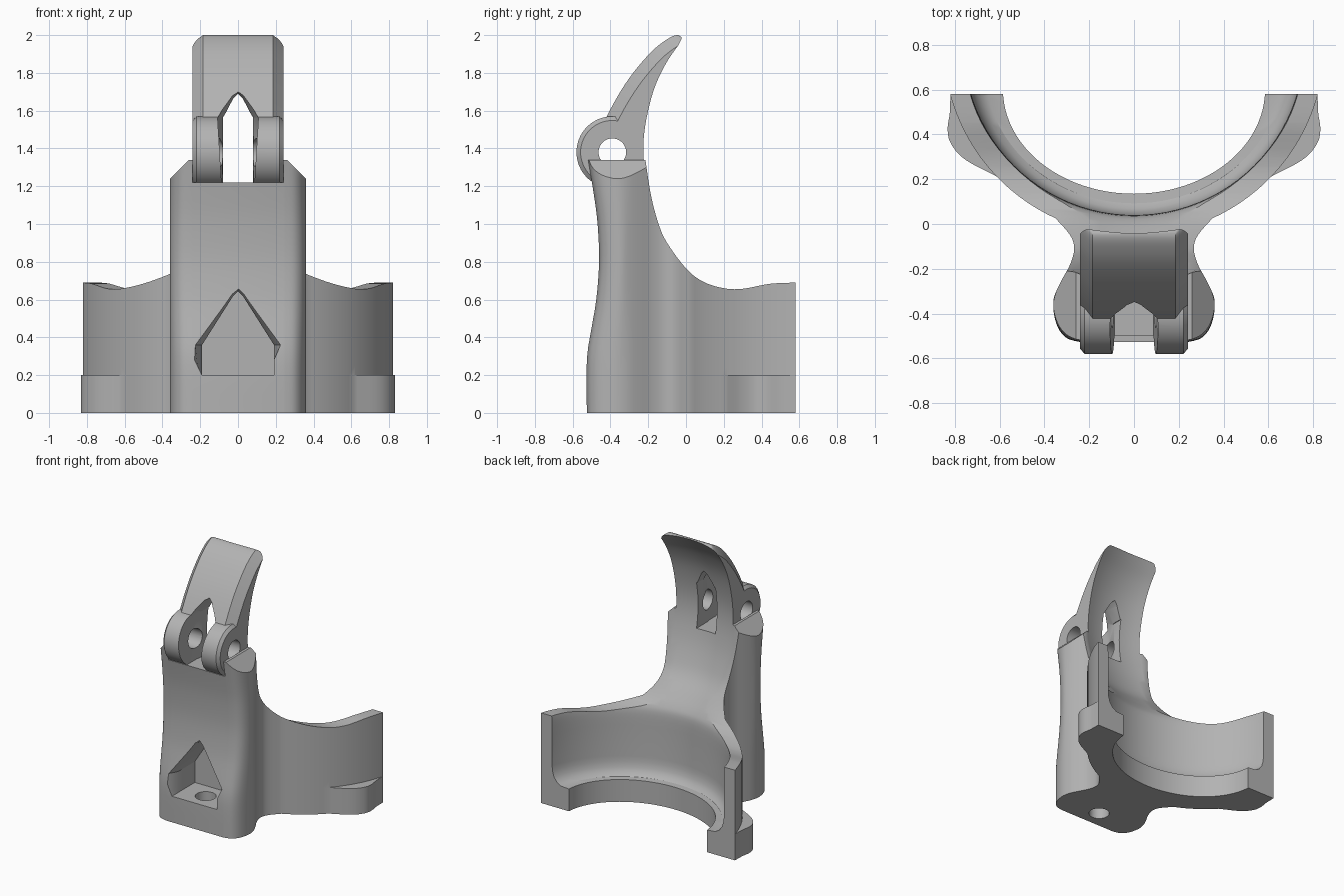
import bpy, bmesh, math
from mathutils import Vector

if "Cube" in bpy.data.objects:
    bpy.data.objects.remove(bpy.data.objects["Cube"])

grey = bpy.data.materials.new("plain_grey")
grey.use_nodes = True
GREY = (0.45, 0.45, 0.45, 1)
grey.diffuse_color = GREY
grey.node_tree.nodes["Principled BSDF"].inputs["Base Color"].default_value = GREY


def smooth_path(pts, steps=4):
    """Catmull-Rom curve through 2D points."""
    p = [Vector(q) for q in [pts[0]] + pts + [pts[-1]]]
    out = []
    for a, b, c, d in zip(p, p[1:], p[2:], p[3:]):
        for i in range(steps):
            t = i / steps
            out.append(0.5 * (2 * b + (c - a) * t + (2 * a - 5 * b + 4 * c - d) * t * t
                              + (3 * b - a - 3 * c + d) * t ** 3))
    return out + [p[-1]]


def value_at(path, z):
    """Height lookup on a path of (z, value) points."""
    for a, b in zip(path, path[1:]):
        if z <= b[0]:
            t = max(0, (z - a[0]) / (b[0] - a[0]))
            return a[1] + (b[1] - a[1]) * t
    return path[-1][1]


def loft(name, rings):
    """Closed solid through rings of equal point count."""
    bm = bmesh.new()
    loops = [[bm.verts.new(v) for v in r] for r in rings]
    n = len(loops[0])
    for a, b in zip(loops, loops[1:]):
        for i in range(n):
            j = (i + 1) % n
            bm.faces.new((a[i], a[j], b[j], b[i]))
    bm.faces.new(loops[0])
    bm.faces.new(loops[-1])
    bmesh.ops.recalc_face_normals(bm, faces=bm.faces)
    mesh = bpy.data.meshes.new(name)
    bm.to_mesh(mesh)
    bm.free()
    mesh.materials.append(grey)
    ob = bpy.data.objects.new(name, mesh)
    bpy.context.collection.objects.link(ob)
    return ob


def along_x(name, yz, xs):
    return loft(name, [[(x, y, z) for y, z in yz] for x in xs])


def along_z(name, xy, zs):
    return loft(name, [[(x, y, z) for x, y in xy] for z in zs])


def circle(cx, cy, r, n=48):
    return [(cx + r * math.cos(i * math.tau / n), cy + r * math.sin(i * math.tau / n))
            for i in range(n)]


def combine(ob, tool, op="DIFFERENCE", keep=False):
    mod = ob.modifiers.new("combine", "BOOLEAN")
    mod.operation, mod.solver, mod.object = op, "EXACT", tool
    bpy.context.view_layer.objects.active = ob
    bpy.ops.object.modifier_apply(modifier=mod.name)
    if not keep:
        bpy.data.objects.remove(tool)


def house(half, floor, eave, apex, grow=0):
    """Peaked opening outline in x, z; grow widens all but the floor."""
    right = [(half, floor), (half + grow, eave), (0.025 + grow / 3, apex - 0.025 + grow), (0, apex + grow)]
    return right + [(-x, z) for x, z in right[-2::-1]]


# Body: plan outline lofted upward with a waisted front
half_plan = smooth_path([(0.24, -0.525), (0.3, -0.508), (0.34, -0.46), (0.36, -0.38), (0.35, -0.31),
                         (0.32, -0.245), (0.285, -0.18), (0.267, -0.11), (0.285, -0.05), (0.35, 0.025)])
for i in range(1, 19):
    x = 0.35 + 0.47 * math.sin(i / 18 * math.pi / 2)
    half_plan.append(Vector((x, 0.8 - math.sqrt(0.85 ** 2 - x * x))))
half_plan.append(Vector((0.82, 0.58)))
plan = [(x, y) for x, y in half_plan] + [(-x, y) for x, y in reversed(half_plan)]
front = smooth_path([(0, -0.525), (0.28, -0.525), (0.45, -0.5), (0.6, -0.475), (0.8, -0.46),
                     (1.0, -0.468), (1.15, -0.487), (1.34, -0.518)], 5)
PIVOT = -0.3
rings = []
for i in range(28):
    z = 1.34 * i / 27
    k = (value_at(front, z) - PIVOT) / (-0.525 - PIVOT)
    rings.append([(x, PIVOT + (y - PIVOT) * k if y < PIVOT else y, z) for x, y in plan])
body = loft("body", rings)

# Side feet on the base
foot = smooth_path([(0.46, 0.12), (0.6, 0.205), (0.75, 0.285), (0.815, 0.355), (0.832, 0.42),
                    (0.822, 0.5), (0.82, 0.58)], 5) + [Vector((0.6, 0.58))]
for s in (1, -1):
    combine(body, along_z("foot", [(s * x, y) for x, y in foot], (0, 0.2)), "UNION")

# Rear clearance: wing tops sweeping up to the post
edge = smooth_path([(-0.215, 1.34), (-0.185, 1.15), (-0.145, 1.0), (-0.1, 0.9), (0, 0.765), (0.09, 0.695),
                    (0.2, 0.66), (0.3, 0.657), (0.45, 0.684), (0.6, 0.69)], 5)
clear = [tuple(p) for p in edge] + [(1, 0.69), (1, 1.6), (-0.215, 1.6)]
combine(body, along_x("rear_clearance", clear, (-1, 1)))

# Top seat for the hinge, and bevelled ears
seat = [(-0.24, 1.22), (0.24, 1.22), (0.24, 1.5), (-0.24, 1.5)]
combine(body, loft("seat_cutter", [[(x, y, z) for x, z in seat] for y in (-1, 1)]))
for s in (1, -1):
    wedge = [(0.46, 1.14), (0.2, 1.4), (0.46, 1.5)]
    combine(body, loft("ear_cutter", [[(s * x, y, z) for x, z in wedge] for y in (-1, 1)]))

# Front pocket with flared mouth and a vertical bolt hole
pocket = [(-0.6, 0.08), (-0.45, 0), (-0.25, 0)]
combine(body, loft("pocket_cutter", [[(x, y, z) for x, z in house(0.19, 0.2, 0.36, 0.645, g)]
                                     for y, g in pocket]))
combine(body, along_z("bolt_cutter", circle(0, -0.39, 0.073), (-0.1, 0.3)))

# Bore: lower lip, fillet, then a round channel following the curved back
back = smooth_path([(0.55, 0.04), (0.66, 0.035), (0.72, 0.01), (0.8, -0.05), (0.9, -0.13), (1.0, -0.18),
                    (1.15, -0.23), (1.33, -0.262), (1.5, -0.258), (1.7, -0.213), (1.85, -0.145),
                    (1.97, -0.062), (2.1, 0.03)], 4)
lip = [(x * 0.585, 0.6 + y * 0.465) for x, y in circle(0, 0, 1, 96)]
channel = circle(0, 0, 0.76, 96)
levels = [(-0.1, 0), (0.17, 0), (0.175, 0.45), (0.195, 0.7), (0.23, 0.88), (0.27, 0.97), (0.31, 1)]
levels += [(p[0], 1) for p in back]
rings = []
for z, t in levels:
    cy = value_at(back, z) + 0.76
    rings.append([(a * (1 - t) + c * t, b * (1 - t) + (d + cy) * t, z)
                  for (a, b), (c, d) in zip(lip, channel)])
bore = loft("bore_cutter", rings)
combine(body, bore, keep=True)

# Finger: curved profile with chamfered outer edges
outer = smooth_path([(-0.43, 1.55), (-0.36, 1.68), (-0.28, 1.8), (-0.18, 1.915), (-0.1, 1.978),
                     (-0.05, 2.0), (-0.025, 1.988), (-0.012, 1.955)], 4)
rings = []
for x, inset in ((-0.24, 1), (-0.185, 0), (0.185, 0), (0.24, 1)):
    ring = [(x, y + 0.05 * inset, z - 0.04 * inset) for y, z in outer]
    rings.append(ring + [(x, 0.05, 1.22), (x, -0.36, 1.22)])
finger = loft("finger", rings)

# Hinge barrel, split into two lugs by the peaked slot
barrel = [(-0.24, 0.168), (-0.22, 0.19), (0.22, 0.19), (0.24, 0.168)]
combine(finger, loft("barrel", [[(x, y, z) for y, z in circle(-0.39, 1.38, r, 64)] for x, r in barrel]),
        "UNION")
combine(finger, bore)
slot = [(-0.7, 0.035), (-0.4, 0.035), (-0.32, 0), (0.2, 0)]
combine(finger, loft("slot_cutter", [[(x, y, z) for x, z in house(0.08, 1.1, 1.56, 1.69, g * 0.8)]
                                     for y, g in slot]))
straight = [(-0.08, 1.1), (0.08, 1.1), (0.08, 1.57), (-0.08, 1.57)]
combine(finger, loft("gap_cutter", [[(x, y, z) for x, z in straight] for y in (-0.7, 0.2)]))
combine(finger, along_x("pin_cutter", circle(-0.39, 1.38, 0.073), (-0.4, 0.4)))

for ob in (body, finger):
    bpy.ops.object.select_all(action="DESELECT")
    ob.select_set(True)
    bpy.context.view_layer.objects.active = ob
    bpy.ops.object.shade_smooth_by_angle(angle=math.radians(30))
